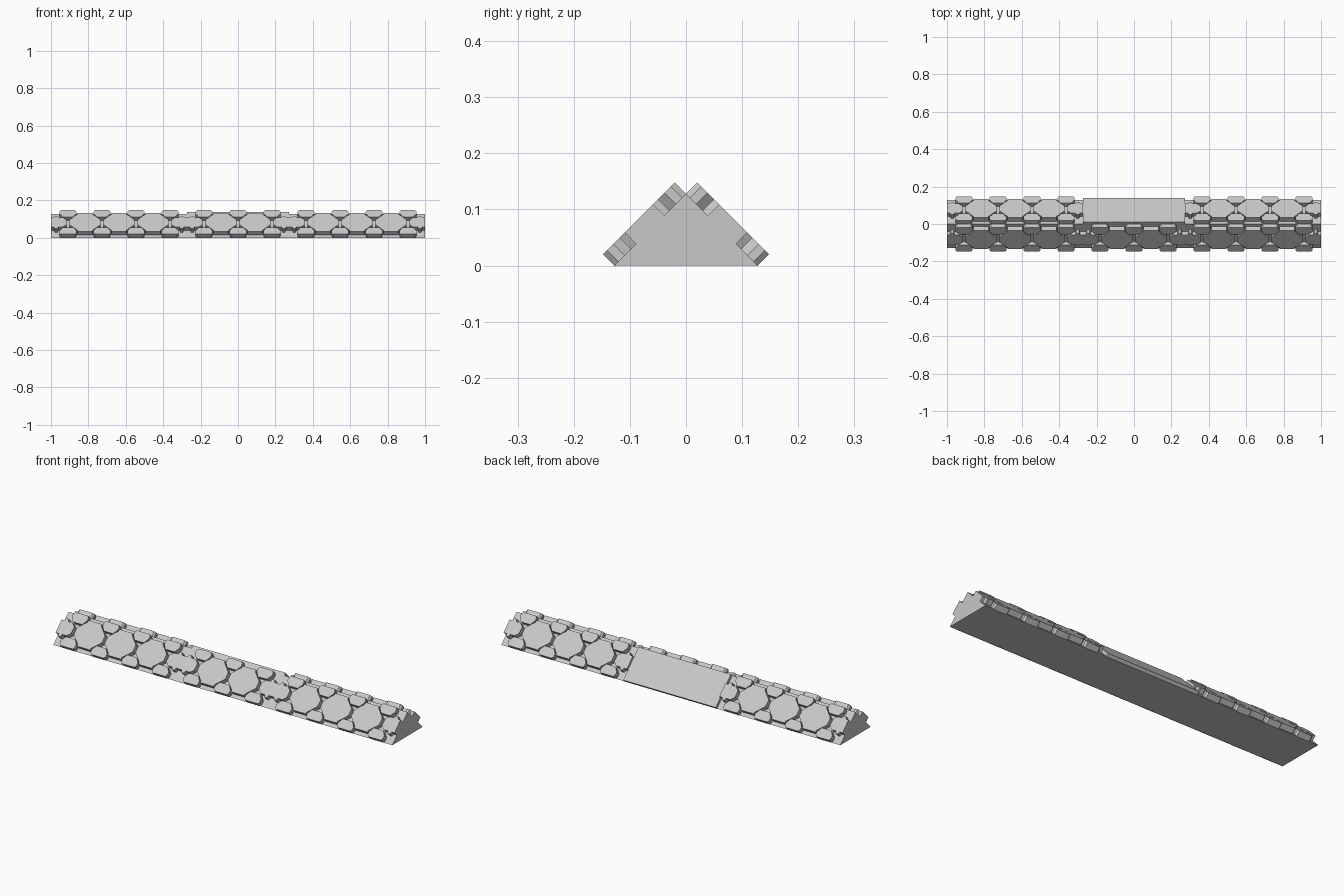
import bpy, bmesh, math
from mathutils import Vector

cube = bpy.data.objects.get("Cube")
if cube:
    bpy.data.objects.remove(cube, do_unlink=True)

H = 0.128                    # half depth and height of the wedge
SLOPE = H * math.sqrt(2)     # length of each sloping side
THICK = 0.028                # plate thickness
PITCH = 2 / 11               # plate spacing
R = math.sqrt(0.5)

stone = bpy.data.materials.new("light_grey")
stone.use_nodes = True
grey = (0.58, 0.58, 0.58, 1)
stone.diffuse_color = grey
stone.node_tree.nodes["Principled BSDF"].inputs["Base Color"].default_value = grey


def finish(bm, name):
    bmesh.ops.recalc_face_normals(bm, faces=bm.faces)
    mesh = bpy.data.meshes.new(name)
    bm.to_mesh(mesh)
    bm.free()
    mesh.materials.append(stone)
    obj = bpy.data.objects.new(name, mesh)
    bpy.context.collection.objects.link(obj)
    return obj


def extrude_outline(bm, points, offset):
    face = bm.faces.new([bm.verts.new(p) for p in points])
    out = bmesh.ops.extrude_face_region(bm, geom=[face])
    verts = [v for v in out["geom"] if isinstance(v, bmesh.types.BMVert)]
    bmesh.ops.translate(bm, verts=verts, vec=offset)


def plate(bm, outline, side, thick=THICK):
    """Raise an outline of (x, distance up the slope); side is -1 front, 1 back."""
    sink = 0.002
    n = Vector((0, side * R, R))
    pts = [Vector((x, side * (H - s * R), s * R)) - n * sink for x, s in outline]
    extrude_outline(bm, pts, n * (thick + sink))


def mirrored(half):
    return half + [(-x, s) for x, s in reversed(half)]


# Plate outlines
octagon = mirrored([(0.040, 0.020), (0.040, 0.030), (0.083, 0.072),
                    (0.083, SLOPE - 0.072), (0.040, SLOPE - 0.030),
                    (0.040, SLOPE - 0.020)])
edge_tile = mirrored([(0.037, 0), (0.045, 0.010), (0.045, 0.026), (0.027, 0.050)])
joint = [(0, 0.055), (0.016, 0.055), (0.022, 0.042), (0.034, 0.042),
         (0.040, 0.055), (0.064, 0.055), (0.083, 0.072)]
joint += [(x, SLOPE - s) for x, s in reversed(joint)]


def at(outline, x, flip=1):
    return [(x + flip * px, s) for px, s in outline]


# Wedge core
bm = bmesh.new()
extrude_outline(bm, [(-1, -H, 0), (-1, H, 0), (-1, 0, H)], (2, 0, 0))
finish(bm, "wedge_core")

seam = 1.5 * PITCH
for side, label in ((-1, "front"), (1, "back")):
    panelled = side == 1
    # Octagonal plates between the edge tiles
    bm = bmesh.new()
    for i in range(10):
        x = (i - 4.5) * PITCH
        if abs(abs(x) - seam) < 0.01 or (panelled and abs(x) < seam):
            continue
        plate(bm, at(octagon, x), side)
    finish(bm, label + "_octagon_plates")

    # Small tiles along the bottom edge and the ridge
    bm = bmesh.new()
    for i in range(11):
        x = (i - 5) * PITCH
        if panelled and abs(x) < seam:
            continue
        tile = at(edge_tile, x)
        plate(bm, tile, side)
        plate(bm, [(px, SLOPE - s) for px, s in tile], side)
    finish(bm, label + "_edge_tiles")

    # Toothed half plates at the ends and at the seams
    bm = bmesh.new()
    for sign in (-1, 1):
        plate(bm, at(joint, sign, -sign), side)
        plate(bm, at(joint, sign * seam, sign), side)
        if not panelled:
            plate(bm, at(joint, sign * seam, -sign), side)
    finish(bm, label + "_joint_plates")

# Smooth panel in the middle of the back
bm = bmesh.new()
plate(bm, [(-seam, 0), (seam, 0), (seam, SLOPE), (-seam, SLOPE)], 1, 0.0155)
finish(bm, "back_panel")
